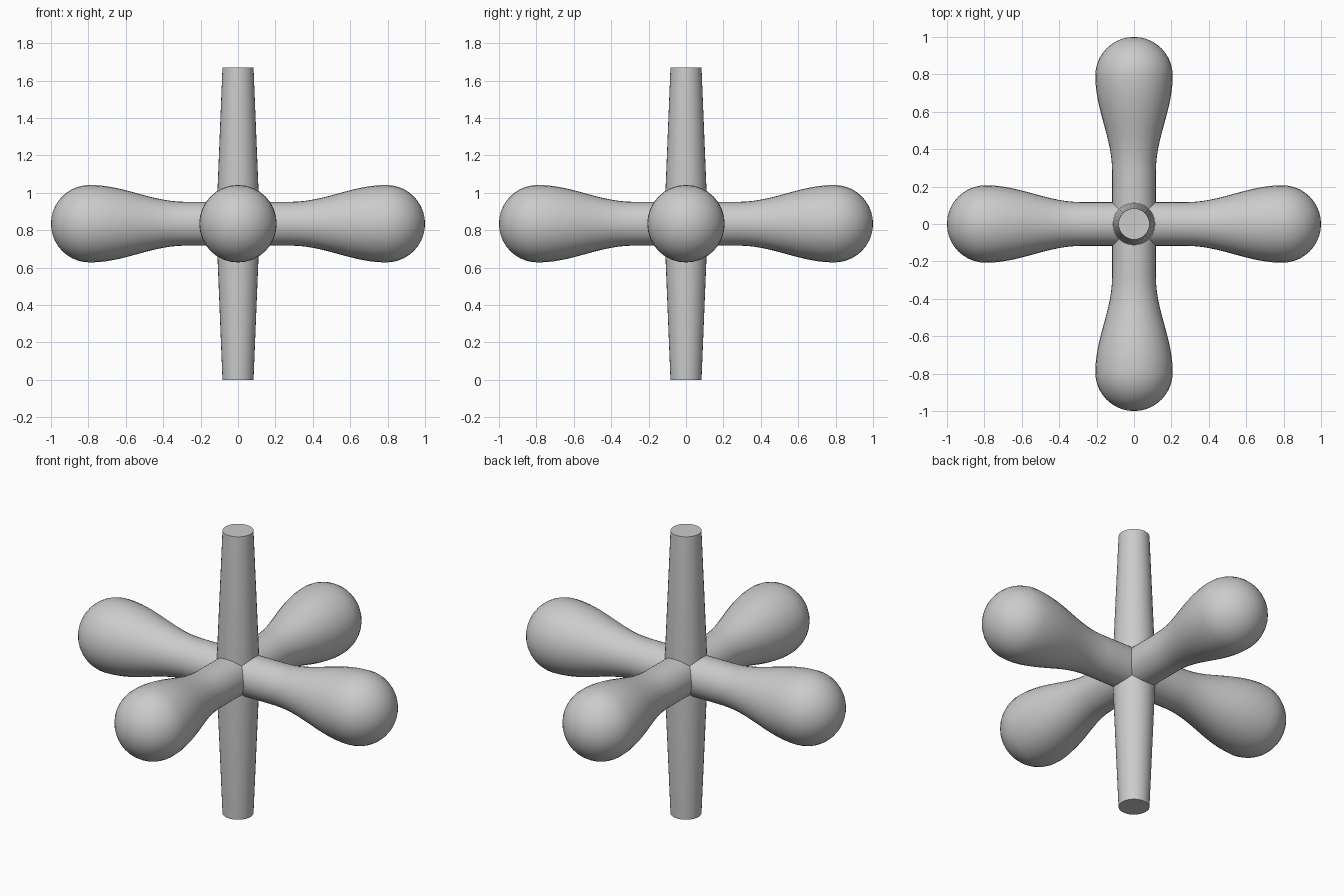
import bpy
import bmesh
import math
from mathutils import Matrix, Vector

cube = bpy.data.objects.get("Cube")
if cube:
    bpy.data.objects.remove(cube, do_unlink=True)

GREY = (0.6, 0.6, 0.6, 1.0)
grey = bpy.data.materials.new("plain grey")
grey.use_nodes = True
grey.diffuse_color = GREY
grey.node_tree.nodes["Principled BSDF"].inputs["Base Color"].default_value = GREY

CENTRE = Vector((0, 0, 0.835))
NECK, BULB = 0.117, 0.207
SIDES = 32


def lathe(name, profile, turn):
    """Spin (radius, height) points about z, then turn and place at the centre."""
    bm = bmesh.new()
    verts = [bm.verts.new((r, 0, h)) for r, h in profile]
    edges = [bm.edges.new(pair) for pair in zip(verts, verts[1:])]
    bmesh.ops.spin(bm, geom=verts + edges, cent=(0, 0, 0), axis=(0, 0, 1),
                   angle=math.tau, steps=SIDES, use_duplicate=False)
    bmesh.ops.remove_doubles(bm, verts=bm.verts, dist=0.0001)
    bmesh.ops.recalc_face_normals(bm, faces=bm.faces)
    bmesh.ops.transform(bm, matrix=Matrix.Translation(CENTRE) @ turn, verts=bm.verts)
    mesh = bpy.data.meshes.new(name)
    bm.to_mesh(mesh)
    bm.free()
    mesh.materials.append(grey)
    obj = bpy.data.objects.new(name, mesh)
    bpy.context.collection.objects.link(obj)
    bpy.ops.object.select_all(action='DESELECT')
    obj.select_set(True)
    bpy.context.view_layer.objects.active = obj
    bpy.ops.object.shade_smooth_by_angle(angle=math.radians(35))
    return obj


# Upright spindle, widest in the middle, with flat ends
half = CENTRE.z
lathe("spindle", [(0, -half), (0.083, -half), (NECK, 0), (0.083, half), (0, half)],
      Matrix.Identity(4))

# Club-shaped arm: straight neck, eased flare, round end
neck_end, bulb_at = 0.28, 1 - BULB
arm = [(NECK, 0)]
for i in range(13):
    t = i / 12
    ease = (1 - math.cos(math.pi * t)) / 2
    arm.append((NECK + (BULB - NECK) * ease, neck_end + (bulb_at - neck_end) * t))
for i in range(1, 11):
    a = math.pi / 2 * i / 10
    arm.append((BULB * math.cos(a), bulb_at + BULB * math.sin(a)))

for name, angle in (("left", 0), ("back", 90), ("right", 180), ("front", 270)):
    lathe(name + "_arm", arm, Matrix.Rotation(math.radians(angle), 4, 'Z')
          @ Matrix.Rotation(math.pi / 2, 4, 'Y'))
